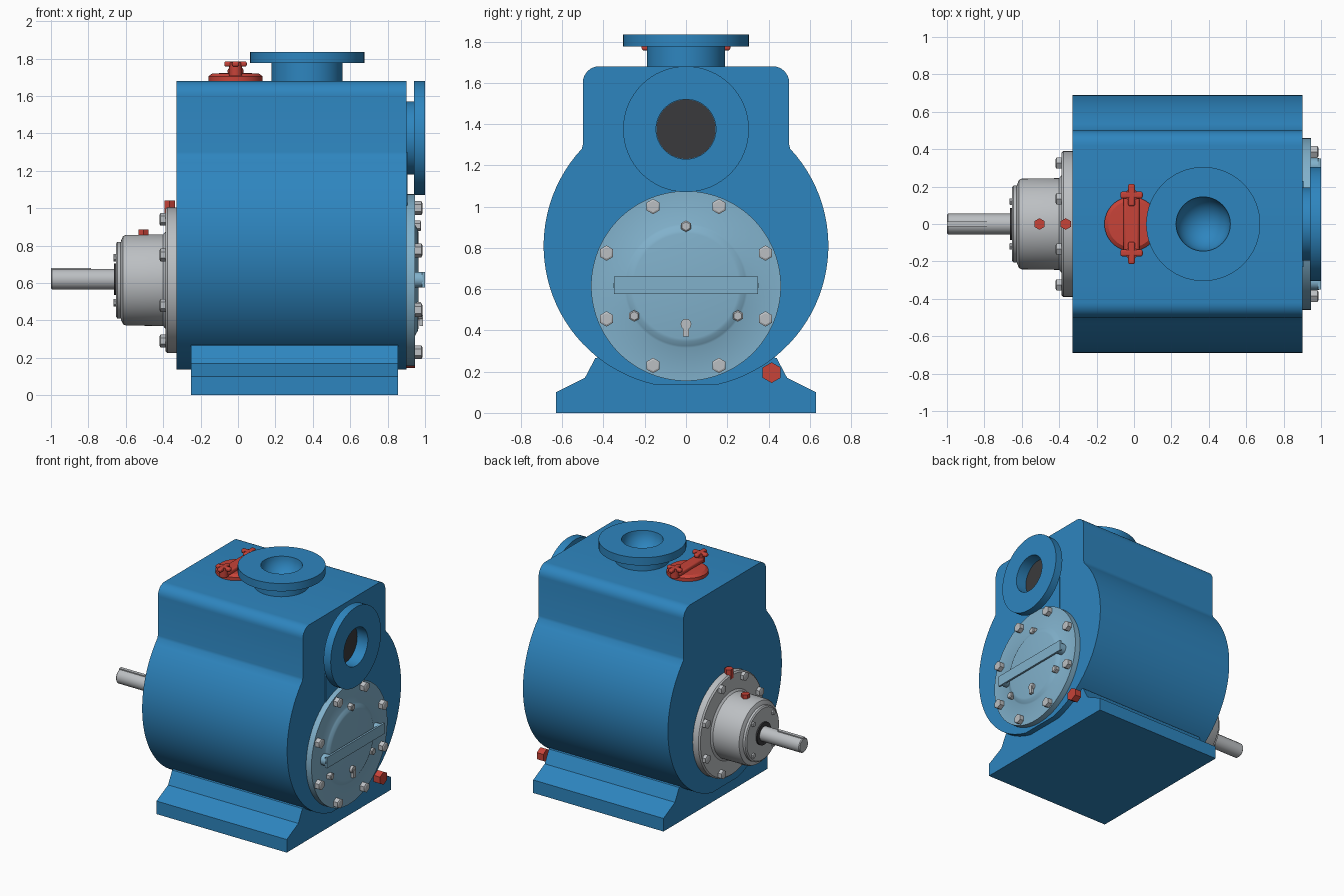
import bpy, bmesh
from math import sin, cos, pi, radians, hypot

cube = bpy.data.objects.get("Cube")
if cube:
    bpy.data.objects.remove(cube)


def material(name, rgb):
    m = bpy.data.materials.new(name)
    m.use_nodes = True
    m.diffuse_color = (*rgb, 1)
    m.node_tree.nodes["Principled BSDF"].inputs["Base Color"].default_value = (*rgb, 1)
    return m


BLUE = material("pump blue", (0.027, 0.235, 0.52))
PALE = material("pale blue", (0.22, 0.44, 0.6))
GREY = material("steel grey", (0.5, 0.52, 0.54))
RED = material("safety red", (0.57, 0.056, 0.04))
DARK = material("dark rubber", (0.042, 0.042, 0.045))


def finish(name, bm, mat, bevel=0):
    bmesh.ops.recalc_face_normals(bm, faces=bm.faces)
    mesh = bpy.data.meshes.new(name)
    bm.to_mesh(mesh)
    bm.free()
    mesh.materials.append(mat)
    for p in mesh.polygons:
        p.use_smooth = True
    mesh.set_sharp_from_angle(angle=radians(32))
    obj = bpy.data.objects.new(name, mesh)
    bpy.context.collection.objects.link(obj)
    if bevel:
        mod = obj.modifiers.new("rounding", "BEVEL")
        mod.width, mod.segments = bevel, 3
    return obj


def turned(name, profile, u, v, mat, axis="x", sides=64, phase=pi / 2):
    """Spin (radius, height) pairs round an x or z axis through (u, v)."""
    bm = bmesh.new()
    rings = []
    for r, h in profile:
        ring = []
        for i in range(sides if r > 0 else 1):
            a = phase + 2 * pi * i / sides
            p, q = u + r * cos(a), v + r * sin(a)
            ring.append(bm.verts.new((h, p, q) if axis == "x" else (p, q, h)))
        rings.append(ring)
    for a, b in zip(rings, rings[1:]):
        for i in range(sides):
            j = (i + 1) % sides
            quad = [a[i % len(a)], a[j % len(a)], b[j % len(b)], b[i % len(b)]]
            bm.faces.new(list(dict.fromkeys(quad)))
    for ring in (rings[0], rings[-1]):
        if len(ring) > 2:
            bm.faces.new(ring)
    return finish(name, bm, mat)


def rod(name, r, a, b, u, v, mat, axis="x", sides=32):
    return turned(name, [(r, a), (r, b)], u, v, mat, axis, sides)


def extruded(name, half, x0, x1, mat):
    """Mirror a half outline of (y, z) points and extrude it along x."""
    outline = half + [(-y, z) for y, z in reversed(half)]
    bm = bmesh.new()
    face = bm.faces.new([bm.verts.new((x0, y, z)) for y, z in outline])
    new = bmesh.ops.extrude_face_region(bm, geom=[face])["geom"]
    verts = [g for g in new if isinstance(g, bmesh.types.BMVert)]
    bmesh.ops.translate(bm, verts=verts, vec=(x1 - x0, 0, 0))
    return finish(name, bm, mat)


def box(name, x, y, z, mat, bevel=0):
    bm = bmesh.new()
    bmesh.ops.create_cube(bm, size=1)
    for vert in bm.verts:
        vert.co = [(lo + hi) / 2 + c * (hi - lo) for c, (lo, hi) in zip(vert.co, (x, y, z))]
    return finish(name, bm, mat, bevel)


def bolt_circle(name, count, start, radius, size, x0, x1, z=0.615):
    for i in range(count):
        a = radians(start + 360 * i / count)
        tip = x1 + (x1 - x0) * 0.15
        turned(f"{name}_{i + 1}", [(size, x0), (size, x1), (size * 0.75, tip)],
               radius * cos(a), z + radius * sin(a), GREY, sides=6)


# Casing: round belly with a flat bottom and a rounded rectangular top
half = []
for i in range(33):
    a = radians(-77 + 120 * i / 32)
    half.append((0.69 * cos(a), max(0.13, 0.81 + 0.69 * sin(a))))
half.append((0.5, 1.3))
for i in range(9):
    a = pi / 2 * i / 8
    half.append((0.42 + 0.08 * cos(a), 1.6 + 0.08 * sin(a)))
extruded("casing", half, -0.33, 0.9, BLUE)

# Foot
extruded("base_foot", [(0.63, 0), (0.63, 0.1), (0.49, 0.17), (0.44, 0.265), (0.3, 0.3)],
         -0.25, 0.855, BLUE)

# Upper discharge port with a rounded bore
bore = [(0.145 * cos(pi / 2 * i / 10), 1.835 - 0.145 * sin(pi / 2 * i / 10)) for i in range(10)]
turned("top_port", [(0, 1.67), (0.19, 1.67), (0.19, 1.775), (0.305, 1.775), (0.305, 1.835)]
       + bore + [(0, 1.69)], 0.37, 0, BLUE, "z")

# Side suction port with a dark flap inside
turned("side_port", [(0, 0.89), (0.195, 0.89), (0.195, 0.94), (0.305, 0.94), (0.305, 1.0),
                     (0.145, 1.0), (0.145, 0.905), (0, 0.905)], 0, 1.375, BLUE)
rod("side_port_flap", 0.144, 0.9, 0.911, 0, 1.375, DARK, sides=64)
box("side_port_pad", (0.89, 0.906), (-0.23, 0.23), (0.95, 1.3), BLUE)

# Access cover with its raised centre
turned("access_cover", [(0, 0.89), (0.46, 0.89), (0.46, 0.945), (0.3, 0.945), (0.29, 0.95),
                        (0.27, 0.962), (0.255, 0.965), (0, 0.965)], 0, 0.615, PALE, sides=96)
bolt_circle("cover_bolt", 8, 22.5, 0.417, 0.037, 0.945, 0.98)
bolt_circle("cover_jack_bolt", 3, 90, 0.29, 0.028, 0.945, 0.975)
box("cover_handle", (0.985, 1.0), (-0.35, 0.35), (0.577, 0.66), PALE)
for side, y in (("left", 0.31), ("right", -0.31)):
    rod(f"handle_post_{side}", 0.042, 0.94, 0.99, y, 0.618, PALE)
rod("relief_valve", 0.026, 0.96, 0.985, 0, 0.43, GREY, sides=16)
box("relief_valve_lever", (0.97, 0.99), (-0.014, 0.014), (0.37, 0.43), GREY)

# Drain plug
rod("drain_plug", 0.05, 0.89, 0.945, 0.415, 0.195, RED, sides=6)

# Bearing housing and drive shaft
turned("seal_plate", [(0.39, -0.32), (0.39, -0.378), (0.38, -0.388), (0.26, -0.388),
                      (0.245, -0.4), (0.242, -0.6), (0.235, -0.615), (0.215, -0.624),
                      (0.205, -0.627), (0.205, -0.645), (0.195, -0.652), (0.08, -0.652)],
       0, 0.615, GREY)
rod("shaft_seal", 0.085, -0.64, -0.663, 0, 0.62, DARK)
turned("drive_shaft", [(0.055, -0.6), (0.055, -0.994), (0.049, -1.0)], 0, 0.62, GREY, sides=48)
box("shaft_key", (-0.999, -0.785), (-0.013, 0.013), (0.63, 0.681), GREY)
bolt_circle("seal_plate_bolt", 8, 22.5, 0.352, 0.034, -0.388, -0.415)
bolt_circle("bearing_cap_bolt", 4, 45, 0.17, 0.02, -0.652, -0.664)
for name, x, z0, z1 in (("plate", -0.365, 0.97, 1.042), ("bearing", -0.505, 0.83, 0.886)):
    rod(f"{name}_oil_plug", 0.031, z0, z1, x, 0, RED, "z", 6)

# Filler cap with clamp bar and two star knobs
CAP_X = -0.013
turned("filler_cap", [(0.145, 1.67), (0.145, 1.705), (0.125, 1.72), (0, 1.725)],
       CAP_X, 0, RED, "z")
box("clamp_bar", (CAP_X - 0.042, CAP_X + 0.042), (-0.15, 0.15), (1.715, 1.75), RED, 0.012)
for side, y in (("left", 0.155), ("right", -0.155)):
    for x0, y0 in ((0.06, 0.018), (0.018, 0.06)):
        box(f"clamp_knob_{side}", (CAP_X - x0, CAP_X + x0), (y - y0, y + y0),
            (1.757, 1.785), RED, 0.01)
    rod(f"clamp_knob_hub_{side}", 0.034, 1.71, 1.78, CAP_X, y, RED, "z", 24)
